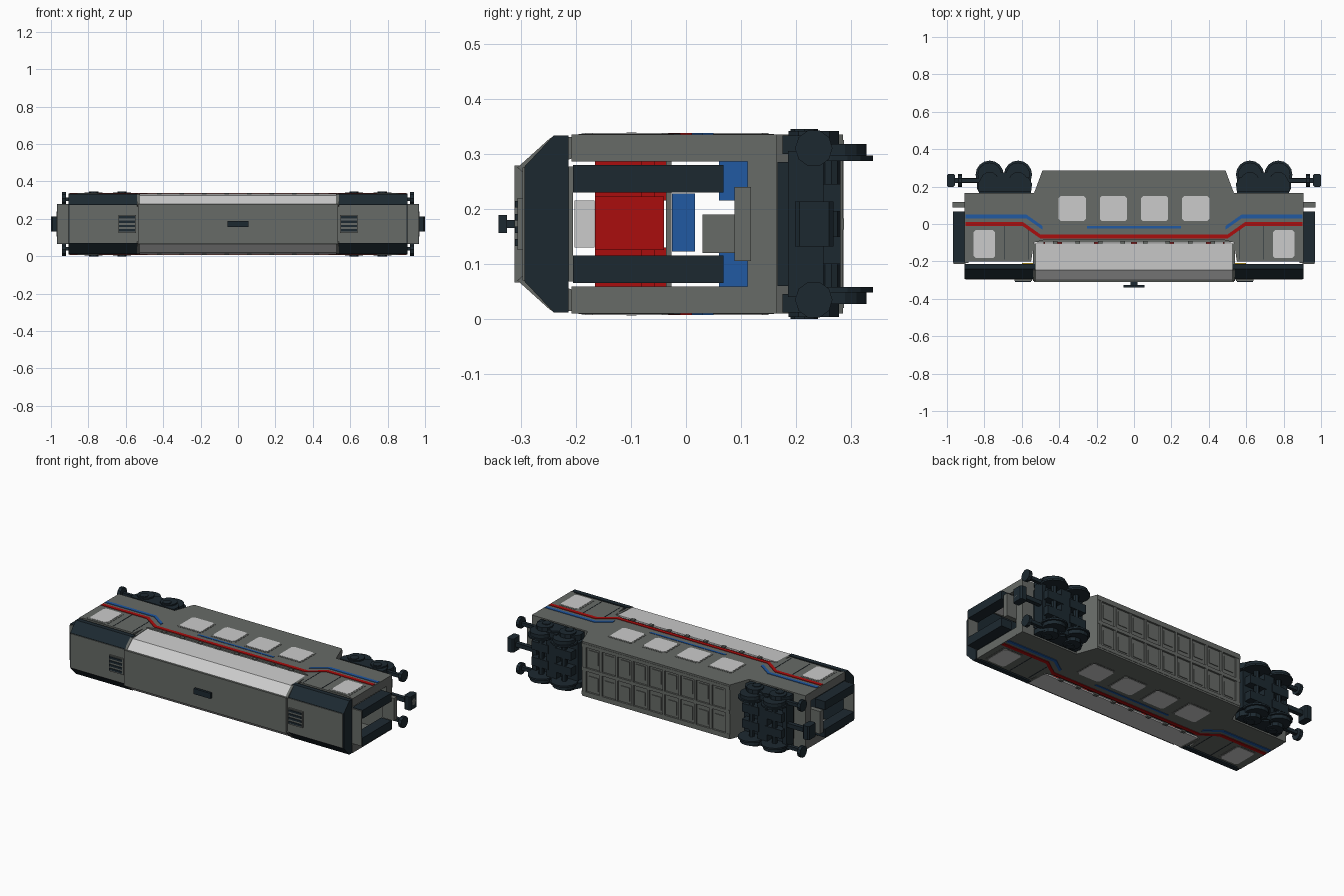
import bpy, bmesh, math
from mathutils import Vector

if "Cube" in bpy.data.objects:
    bpy.data.objects.remove(bpy.data.objects["Cube"])

H = 0.345  # overall height; parts mirror about z = H / 2 (the carriage lies on its side)


def mat(name, r, g, b):
    m = bpy.data.materials.new(name)
    m.diffuse_color = (r, g, b, 1)
    m.use_nodes = True
    m.node_tree.nodes["Principled BSDF"].inputs["Base Color"].default_value = m.diffuse_color
    return m


GREY = mat("body_grey", .135, .145, .135)
DARK = mat("dark", .012, .022, .03)
GLASS = mat("glass", .55, .55, .55)
RED = mat("red", .4, .004, .004)
BLUE = mat("blue", .015, .1, .36)
YELLOW = mat("yellow", .8, .5, .02)


def prism(name, pts, a, b, m, axis="z", mx=False, mz=False):
    """Extrude an outline (xy along z, yz along x, or xz along y), with mirrored copies."""
    bm = bmesh.new()
    for sx in ((1, -1) if mx else (1,)):
        for sz in ((0, 1) if mz else (0,)):
            rings = []
            for t in (a, b):
                ring = []
                for u, v in pts:
                    p = {"z": (u, v, t), "x": (t, u, v), "y": (u, t, v)}[axis]
                    ring.append(bm.verts.new((p[0] * sx, p[1], H - p[2] if sz else p[2])))
                rings.append(ring)
            n = len(pts)
            bm.faces.new(rings[0])
            bm.faces.new(rings[1][::-1])
            for i in range(n):
                j = (i + 1) % n
                bm.faces.new((rings[0][i], rings[0][j], rings[1][j], rings[1][i]))
    bmesh.ops.recalc_face_normals(bm, faces=bm.faces)
    me = bpy.data.meshes.new(name)
    bm.to_mesh(me)
    bm.free()
    me.materials.append(m)
    ob = bpy.data.objects.new(name, me)
    bpy.context.collection.objects.link(ob)
    return ob


def box(name, x0, x1, y0, y1, z0, z1, m, mx=False, mz=False):
    return prism(name, [(x0, y0), (x1, y0), (x1, y1), (x0, y1)], z0, z1, m, "z", mx, mz)


def rounded(x0, x1, y0, y1, c):
    return [(x0 + c, y0), (x1 - c, y0), (x1, y0 + c), (x1, y1 - c),
            (x1 - c, y1), (x0 + c, y1), (x0, y1 - c), (x0, y0 + c)]


def circle(cx, cy, r, n=16):
    return [(cx + r * math.cos(2 * math.pi * i / n), cy + r * math.sin(2 * math.pi * i / n)) for i in range(n)]


def sym(half):
    return half + [(-x, y) for x, y in reversed(half)]


def stripe(name, path, w, m, mx):
    pts = [(x, y - w) for x, y in path] + [(x, y + w) for x, y in reversed(path)]
    prism(name, pts, .334, .338, m, "z", mx, True)


# side walls following the low-floor middle section
prism("side_wall", sym([(.47, -.082), (.535, -.1), (.55, -.2), (.9, -.2), (.905, .165),
                        (.535, .165), (.525, .19), (.49, .285)]), .322, .335, GREY, "z", False, True)

# lower-deck and end windows, slightly proud with a slim frame
for i, x in enumerate((-.33, -.11, .11, .33)):
    prism(f"lower_window_frame_{i}", rounded(x - .082, x + .082, .005, .16, .012), .320, .3362, GREY, "z", False, True)
    prism(f"lower_window_{i}", rounded(x - .073, x + .073, .015, .15, .012), .318, .3375, GLASS, "z", False, True)
prism("end_window_frame", rounded(.73, .87, -.195, -.022, .012), .320, .3362, GREY, "z", True, True)
prism("end_window", rounded(.742, .858, -.182, -.032, .012), .318, .3375, GLASS, "z", True, True)
box("door_line", .565, .568, -.19, -.01, .334, .3365, DARK, True, True)
box("door_edge", .69, .693, -.19, -.01, .334, .3365, DARK, True, True)

# colour stripes stepping up over the middle
stripe("red_stripe", sym([(.9, 0), (.595, 0), (.5, -.067)])[::-1], .011, RED, False)
stripe("blue_stripe", [(.9, .04), (.575, .04), (.49, -.02)], .01, BLUE, True)
box("blue_middle_stripe", -.25, .25, -.025, -.012, .334, .337, BLUE, False, True)
for i in range(8):
    x = -.42 + .12 * i
    box(f"window_catch_{i}", x - .012, x + .012, -.108, -.09, .33, .339, GREY, False, True)

# sloping panoramic upper-deck glazing
prism("upper_glazing", [(-.303, .275), (-.245, .326), (-.105, .333), (-.105, .324), (-.24, .317), (-.295, .268)],
      -.53, .53, GLASS, "x", False, True)
box("glazing_sill", -.52, .52, -.098, -.084, .318, .326, GREY, False, True)
for s in (-1, 1):
    prism(f"glazing_end_post_{'left' if s < 0 else 'right'}",
          [(-.306, .275), (-.246, .329), (-.105, .335), (-.105, .322), (-.295, .265)],
          s * .525, s * .54, GREY, "x", False, True)

# roof
box("middle_roof", -.535, .535, -.311, -.296, .066, H - .066, GREY)
prism("end_roof", [(-.293, .068), (-.24, .012), (-.213, .012), (-.213, H - .012), (-.24, H - .012), (-.293, H - .068)],
      .53, .905, DARK, "x", True)
box("end_roof_panel", .53, .9, -.297, -.29, .07, H - .07, GREY, True)
box("roof_vent_base", .545, .64, -.306, -.296, .125, H - .125, GREY, True)
for i in range(4):
    z = .133 + .023 * i
    box(f"roof_vent_slat_{i}", .552, .635, -.31, -.304, z, z + .012, DARK, True)
box("roof_hatch", -.055, .055, -.34, -.325, .156, H - .156, DARK)
box("roof_hatch_stem", -.02, .02, -.326, -.31, .165, H - .165, DARK)

# end walls, gangway and end floor
box("end_pillar", .885, .905, -.208, .115, .286, .335, GREY, True, True)
box("end_floor", .5, .905, .112, .165, .014, H - .014, GREY, True)
box("gangway_side", .9, .968, -.205, .068, .23, .28, DARK, True, True)
box("gangway_top", .9, .965, -.213, -.205, .068, H - .068, GREY, True)
box("gangway_step", .895, .97, .088, .118, .105, H - .105, GREY, True)

# low belly with ribbed underside
prism("belly_end", [(.52, .112), (.535, .165), (.525, .19), (.49, .285), (.475, .285), (.505, .165)],
      .016, H - .016, GREY, "z", True)
box("belly_floor", -.49, .49, .265, .276, .016, H - .016, GREY)
for i, z in enumerate((.02, .1625, .305)):
    box(f"belly_long_rib_{i}", -.49, .49, .272, .287, z, z + .02, GREY)
for i in range(10):
    x = -.468 + .104 * i
    box(f"belly_cross_rib_{i}", x - .007, x + .007, .272, .286, .02, H - .02, GREY)
for i in range(9):
    x = -.416 + .104 * i
    box(f"belly_panel_{i}", x - .03, x + .03, .272, .28, .055, .135, GREY, False, True)

# interior decks, seats and rails
box("upper_deck", -.5, .5, -.036, -.026, .025, H - .025, GREY)
for k, (y0, y1, m) in enumerate(((-.165, -.036, RED), (.06, .19, BLUE))):
    for i in range(5):
        x = -.4 + .2 * i
        box(f"seat_back_{k}_{i}", x - .015, x + .015, y0, y1, .215, .31, m, False, True)
        box(f"seat_base_{k}_{i}", x - .075, x + .075, y1 - .045, y1 - .02, .215, .31, m, False, True)
box("upper_partition", .475, .485, -.165, -.04, .125, .222, RED, True)
box("partition_top", .475, .485, -.202, -.166, .13, .215, GLASS, True)
box("stair_tread", .5, .58, -.025, .016, .123, .228, BLUE, True)
box("lower_partition", .5, .51, .03, .112, .12, .19, GREY, True)
box("grab_rail", .48, .6, -.22, -.208, .12, .13, YELLOW, True, True)

# bogies
bog = [(.55, .175), (.835, .175), (.835, .215), (.815, .25), (.73, .25), (.7, .27),
       (.67, .25), (.565, .25), (.545, .215)]
prism("bogie_side_frame", bog, .30, .333, DARK, "z", True, True)
box("bogie_block", .55, .83, .166, .235, .06, H - .06, DARK, True)
box("bogie_bolster", .665, .73, .2, .275, .02, H - .02, DARK, True)
box("bogie_end_beam", .815, .84, .185, .25, .04, H - .04, DARK, True)
for n, x in (("inner", .62), ("outer", .772)):
    prism(f"wheel_{n}", circle(x, .264, .075), .287, .297, DARK, "z", True, True)
    prism(f"wheel_tread_{n}", circle(x, .264, .064), .295, .318, DARK, "z", True, True)
    prism(f"axle_{n}", circle(x, .264, .016, 8), .03, H - .03, DARK, "z", True)
    prism(f"axle_box_{n}", circle(x, .232, .048, 10), .315, .341, DARK, "z", True, True)
    prism(f"axle_cap_{n}", circle(x, .215, .025, 8), .34, .345, DARK, "z", True, True)
    box(f"brake_shoe_{n}", x - .055, x + .055, .21, .28, .1, .15, DARK, True, True)

# couplers and side buffers
box("coupler_shaft", .82, .965, .22, .245, .16, H - .16, DARK, True)
prism("coupler_head", rounded(.957, 1.0, .198, .268, .008), .132, H - .132, DARK, "z", True)
prism("coupler_face", circle(.232, H / 2, .022, 5), .99, 1.0, GREY, "x", True)
box("buffer_arm", .82, .93, .222, .242, .295, .315, DARK, True, True)
prism("buffer_disc", circle(.232, .31, .034, 10), .92, .94, DARK, "x", True, True)
